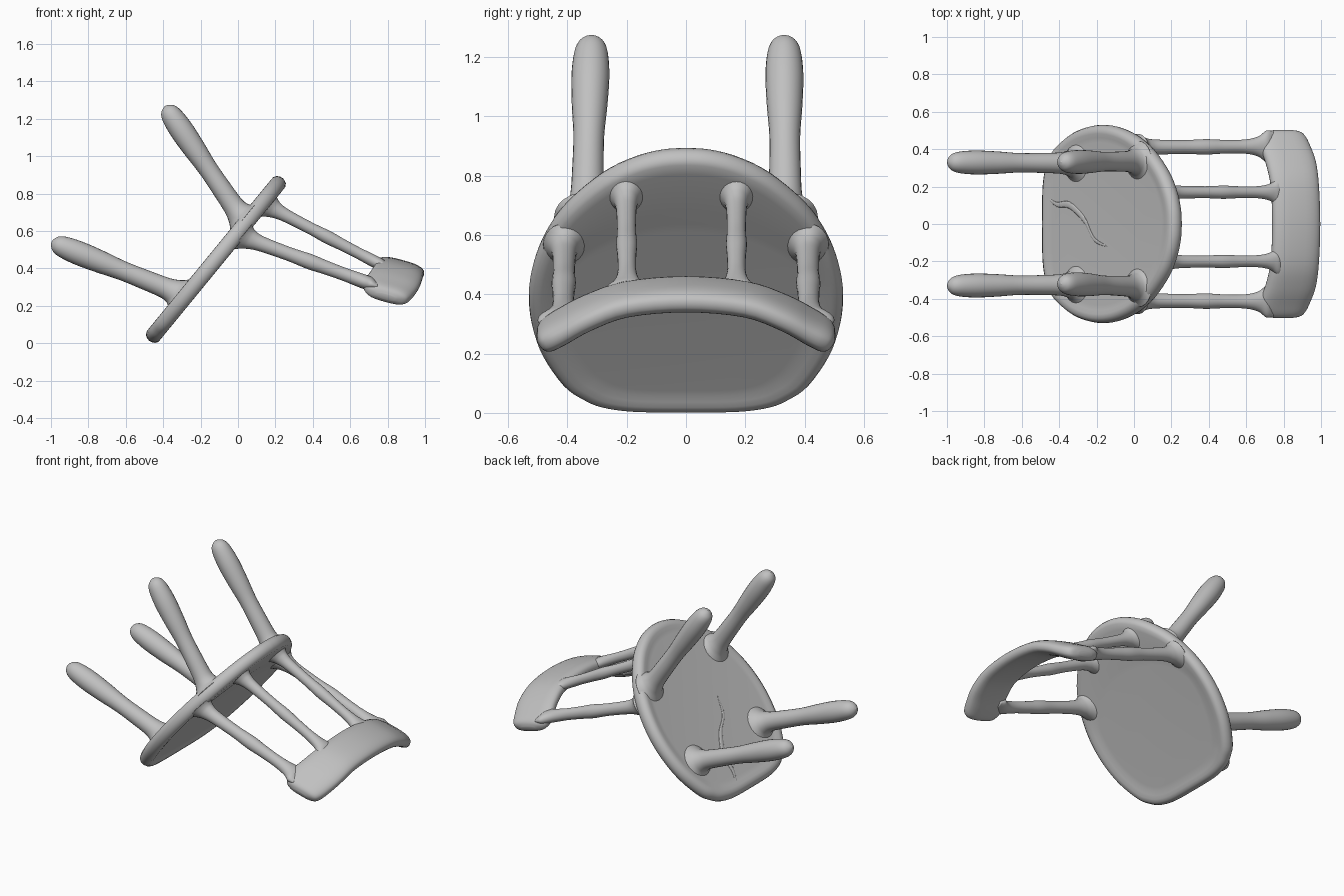
import bpy, bmesh, math
from mathutils import Vector

if "Cube" in bpy.data.objects:
    bpy.data.objects.remove(bpy.data.objects["Cube"])

# one plain grey for the whole chair
grey = bpy.data.materials.new("plain_grey")
grey.diffuse_color = (0.53, 0.53, 0.53, 1)
grey.use_nodes = True
grey.node_tree.nodes["Principled BSDF"].inputs["Base Color"].default_value = grey.diffuse_color

# tilted seat frame: along the seat, and out of its upper face
ORIGIN = Vector((-0.118, 0, 0.4475))
ALONG = Vector((0.634, 0, 0.773))
UP = Vector((0.773, 0, -0.634))
SIDE = Vector((0, 1, 0))


def seat_point(s, y, h):
    return ORIGIN + ALONG * s + SIDE * y + UP * h


def smooth_curve(points, steps):
    """Catmull-Rom interpolation through rows of numbers."""
    rows = [points[0]] + list(points) + [points[-1]]
    out = []
    for i in range(1, len(rows) - 2):
        p = rows[i - 1:i + 3]
        for k in range(steps):
            t = k / steps
            out.append([0.5 * (2 * b + (c - a) * t + (2 * a - 5 * b + 4 * c - d) * t * t
                               + (3 * b - a - 3 * c + d) * t ** 3) for a, b, c, d in zip(*p)])
    out.append(list(points[-1]))
    return out


def loft(name, rings):
    """Skin closed rings and cap both ends."""
    bm = bmesh.new()
    loops = [[bm.verts.new(p) for p in ring] for ring in rings]
    n = len(loops[0])
    for a, b in zip(loops, loops[1:]):
        for i in range(n):
            j = (i + 1) % n
            bm.faces.new((a[i], a[j], b[j], b[i]))
    bm.faces.new(loops[0][::-1])
    bm.faces.new(loops[-1])
    bmesh.ops.recalc_face_normals(bm, faces=bm.faces[:])
    for f in bm.faces:
        f.smooth = True
    mesh = bpy.data.meshes.new(name)
    bm.to_mesh(mesh)
    bm.free()
    mesh.materials.append(grey)
    ob = bpy.data.objects.new(name, mesh)
    bpy.context.collection.objects.link(ob)
    return ob


def turned(name, start, end, profile, sides=24):
    """Bar whose foot flares flush with the seat; rows are (position, radius, side radius)."""
    start, end = Vector(start), Vector(end)
    axis = end - start
    e1 = axis.normalized().cross(SIDE).normalized()
    foot = ALONG if e1.dot(ALONG) > 0 else -ALONG
    rings = []
    for t, r, ry in smooth_curve(profile, 5):
        w = max(0, 1 - t / 0.16)
        u = foot * w + e1 * (1 - w)
        rings.append([start + axis * t + u * (math.cos(a) * max(r, 0.002))
                      + SIDE * (math.sin(a) * max(ry, 0.002))
                      for a in (2 * math.pi * i / sides for i in range(sides))])
    return loft(name, rings)


# seat: rounded slab, narrow at the back, with a dished top panel
half = [(-0.563, 0.0), (-0.56, 0.18), (-0.54, 0.29), (-0.505, 0.355), (-0.45, 0.415),
        (-0.32, 0.485), (-0.19, 0.52), (-0.06, 0.53), (0.07, 0.515), (0.2, 0.475),
        (0.327, 0.405), (0.456, 0.285), (0.525, 0.175), (0.556, 0.08), (0.563, 0.0)]
right = smooth_curve(half, 4)
outline = right + [[s, -w] for s, w in right[-2:0:-1]]
# rows: scale of front part, back part, width, and height
sections = [(0.82, 0.82, 0.82, -0.035), (0.87, 0.87, 0.87, -0.037), (0.91, 0.91, 0.91, -0.043),
            (0.95, 0.95, 0.95, -0.042), (0.98, 0.98, 0.98, -0.031), (0.995, 0.995, 0.995, -0.015),
            (1, 1, 1, 0), (0.995, 0.995, 0.995, 0.015), (0.98, 0.98, 0.98, 0.031),
            (0.955, 0.95, 0.955, 0.041), (0.925, 0.88, 0.92, 0.042), (0.89, 0.58, 0.87, 0.038),
            (0.85, 0.48, 0.82, 0.033), (0.81, 0.42, 0.77, 0.032)]
loft("seat", [[seat_point(s * (f if s < 0 else b), y * w, h) for s, y in outline]
              for f, b, w, h in sections])

# legs and back spindles, one pair per side
leg_profile = [(t, r, r) for t, r in
               [(0, 0.11), (0.025, 0.088), (0.06, 0.07), (0.13, 0.057), (0.28, 0.053), (0.45, 0.052),
                (0.62, 0.06), (0.78, 0.064), (0.9, 0.058), (0.96, 0.045), (0.99, 0.022), (1, 0)]]
spindle_profile = [(0, 0.09, 0.072), (0.03, 0.07, 0.058), (0.07, 0.054, 0.047), (0.15, 0.041, 0.04),
                   (0.35, 0.037, 0.037), (0.5, 0.041, 0.041), (0.62, 0.037, 0.037),
                   (0.75, 0.035, 0.036), (0.84, 0.037, 0.043), (0.9, 0.038, 0.058),
                   (0.95, 0.036, 0.085), (1, 0.02, 0.08)]
slim_profile = [(t, r * 0.86, ry * 0.86) for t, r, ry in spindle_profile]
for side, tag in ((1, "left"), (-1, "right")):
    turned("front_leg_" + tag, (-0.305, side * 0.325, 0.262), (-0.998, side * 0.33, 0.54), leg_profile)
    turned("back_leg_" + tag, (0.026, side * 0.335, 0.66), (-0.39, side * 0.325 + 0.006, 1.268), leg_profile)
    turned("outer_spindle_" + tag, (0.02, side * 0.41, 0.569), (0.745, side * 0.415, 0.303), spindle_profile)
    turned("inner_spindle_" + tag, (0.156, side * 0.186 - 0.016, 0.734),
           (0.80, side * 0.184 - 0.014, 0.40), slim_profile)

# crest rail: curved board; rows are y, centre x, centre z, half depth, half thickness
rail_half = [(0, 0.867, 0.40, 0.132, 0.046), (0.2, 0.86, 0.383, 0.132, 0.046),
             (0.33, 0.838, 0.338, 0.138, 0.046), (0.42, 0.805, 0.29, 0.138, 0.047),
             (0.465, 0.797, 0.264, 0.122, 0.045), (0.487, 0.795, 0.252, 0.098, 0.034),
             (0.498, 0.792, 0.246, 0.05, 0.014)]
rail_rows = [(-r[0],) + r[1:] for r in rail_half[:0:-1]] + rail_half
d = Vector((0.965, 0, -0.26))
rings = []
for y, cx, cz, a, b in smooth_curve(rail_rows, 4):
    # the board's thickness leans outward as the arc falls away
    normal = Vector((0.26, 0.9 * y, 0.965)).normalized()
    ring = []
    for i in range(32):
        c, s = math.cos(math.pi * i / 16), math.sin(math.pi * i / 16)
        c = math.copysign(abs(c) ** 0.7, c)
        s = math.copysign(abs(s) ** 0.8, s)
        ring.append(Vector((cx, y, cz)) + d * (a * c) + normal * (b * s))
    rings.append(ring)
loft("crest_rail", rings)

# faint wavy ridge under the seat
path = smooth_curve([(-0.47, 0.15), (-0.41, 0.105), (-0.34, 0.10), (-0.26, 0.02),
                     (-0.21, -0.08), (-0.14, -0.12)], 5)
ridge = []
for k, (x, y) in enumerate(path):
    s = (x + 0.141) / 0.634
    w = 0.002 + 0.018 * math.sin(math.pi * k / (len(path) - 1))
    ridge.append([seat_point(s, y + w * math.cos(a), -0.035 + 0.25 * w * math.sin(a))
                  for a in (math.pi * i / 5 for i in range(10))])
loft("underside_ridge", ridge)
